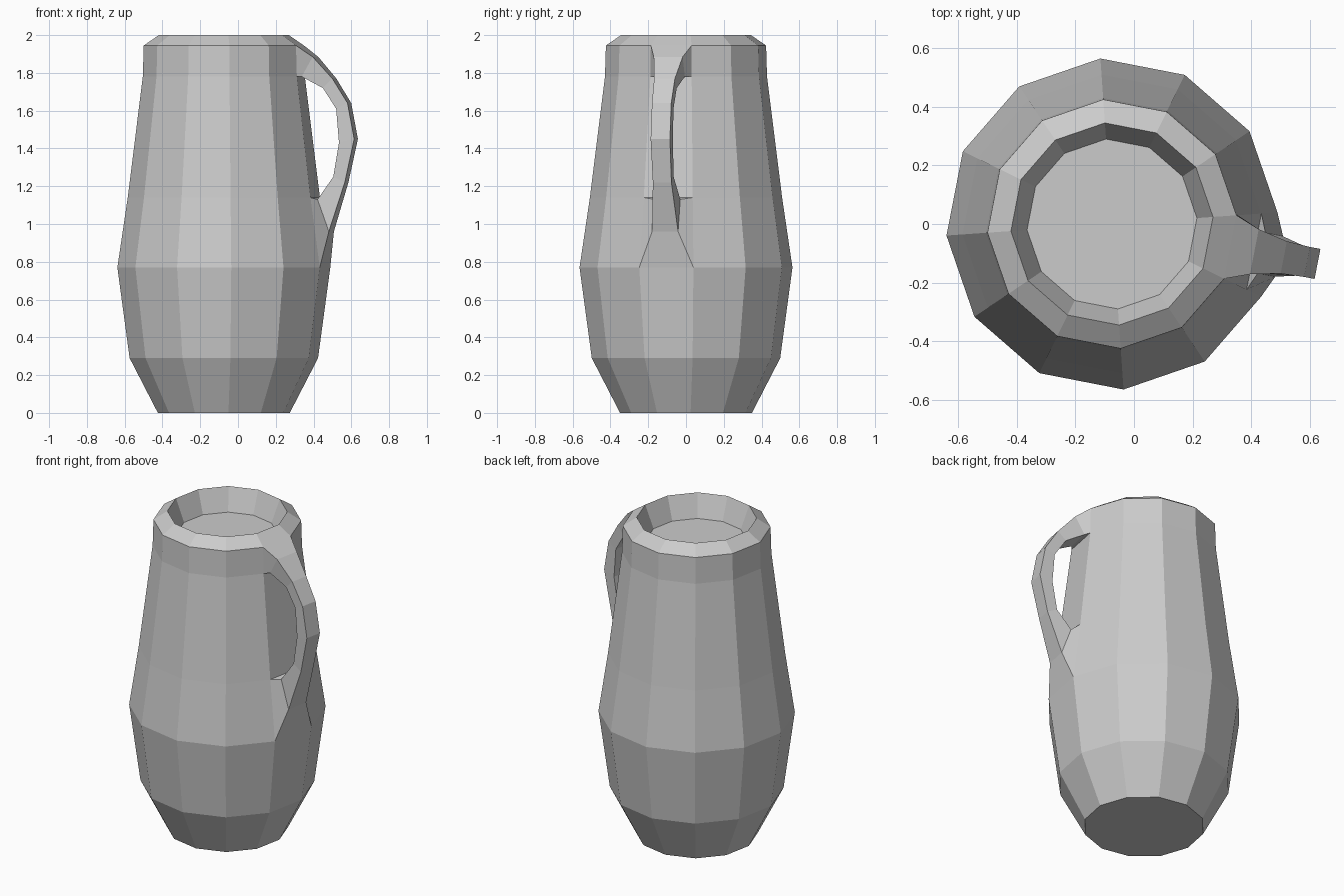
import bpy, bmesh
from math import cos, sin, radians
from mathutils import Vector

cube = bpy.data.objects.get("Cube")
if cube:
    bpy.data.objects.remove(cube, do_unlink=True)

clay = bpy.data.materials.new("grey_clay")
clay.use_nodes = True
colour = (0.6, 0.6, 0.6, 1)
clay.diffuse_color = colour
clay.node_tree.nodes["Principled BSDF"].inputs["Base Color"].default_value = colour

SIDES = 12
TURN = 4            # angle of the first corner, in degrees
AXIS_X = -0.075     # the handle pushes the body off centre

bm = bmesh.new()

# Body: lathe profile of (radius, height), from base up, over the rim and inside
profile = [(0.35, 0), (0.50, 0.29), (0.565, 0.77), (0.51, 1.14), (0.43, 1.78),
           (0.425, 1.945), (0.345, 2.0), (0.29, 1.86)]
rings = []
for r, z in profile:
    angles = [radians(TURN + 360 * k / SIDES) for k in range(SIDES)]
    rings.append([bm.verts.new((AXIS_X + r * cos(a), r * sin(a), z)) for a in angles])

for i, (low, high) in enumerate(zip(rings, rings[1:])):
    for k in range(SIDES):
        n = (k + 1) % SIDES
        # leave openings where the handle grows out of the wall
        if k == SIDES - 1 and i in (2, 4):
            continue
        bm.faces.new((low[k], low[n], high[n], high[k]))
bm.faces.new(rings[0][::-1])
bm.faces.new(rings[-1])

# Handle: sections of (outer reach, outer height, inner reach, inner height, half width)
sections = [(0.494, 1.885, 0.435, 1.78, 0.078), (0.596, 1.77, 0.545, 1.72, 0.056),
            (0.677, 1.64, 0.616, 1.61, 0.052), (0.713, 1.45, 0.631, 1.43, 0.052),
            (0.662, 1.22, 0.600, 1.25, 0.050), (0.580, 0.96, 0.519, 1.13, 0.070)]
mid = radians(TURN - 180 / SIDES)
out = Vector((cos(mid), sin(mid), 0))
side = Vector((-sin(mid), cos(mid), 0))


def handle_point(reach, height, offset):
    return bm.verts.new(Vector((AXIS_X, 0, height)) + out * reach + side * offset)


def wall_loop(outer, inner):
    return [outer[0], outer[-1], inner[-1], inner[0]]


loops = [wall_loop(rings[5], rings[4])]
for ou, oz, iu, iz, w in sections:
    loops.append([handle_point(ou, oz, w), handle_point(ou, oz, -w),
                  handle_point(iu, iz, -w), handle_point(iu, iz, w)])
loops.append(wall_loop(rings[2], rings[3]))
for a, b in zip(loops, loops[1:]):
    for j in range(4):
        n = (j + 1) % 4
        bm.faces.new((a[j], a[n], b[n], b[j]))

bmesh.ops.recalc_face_normals(bm, faces=bm.faces)
mesh = bpy.data.meshes.new("jug")
bm.to_mesh(mesh)
bm.free()
mesh.materials.append(clay)
jug = bpy.data.objects.new("jug", mesh)
bpy.context.collection.objects.link(jug)
